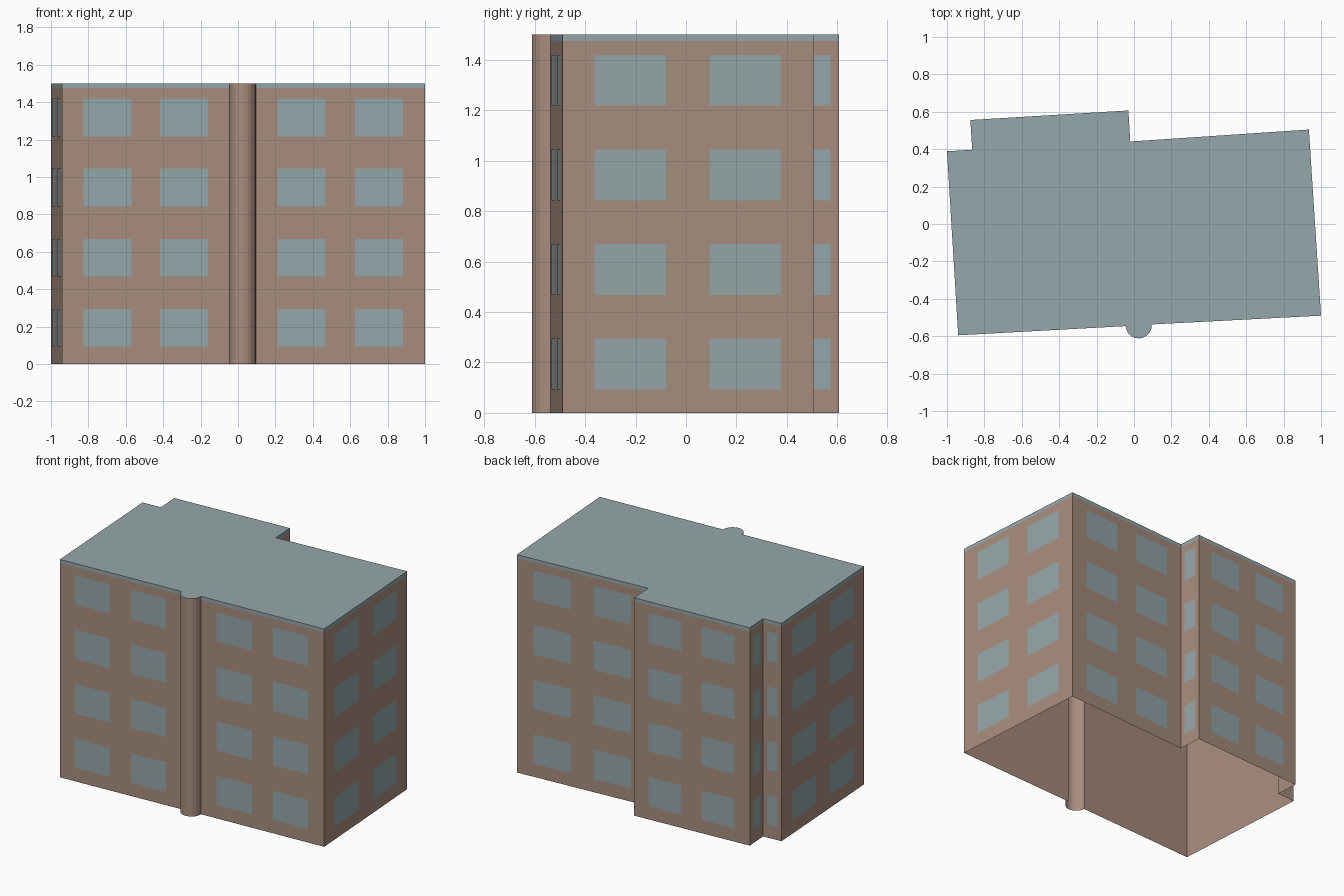
import bpy, math
from mathutils import Vector

cube = bpy.data.objects.get("Cube")
if cube:
    bpy.data.objects.remove(cube)

HEIGHT, TRIM_Z = 1.5, 1.475
FLOORS, STOREY = 4, 0.375
SILL, LINTEL = 0.093, 0.295
PAIR = [(0.127, 0.413), (0.585, 0.871)]
SINGLE = [(0.21, 0.79)]


def make_material(name, srgb):
    rgba = [((c + 0.055) / 1.055) ** 2.4 for c in srgb] + [1.0]
    mat = bpy.data.materials.new(name)
    mat.use_nodes = True
    mat.diffuse_color = rgba
    mat.node_tree.nodes["Principled BSDF"].inputs["Base Color"].default_value = rgba
    return mat


def make_object(name, polygons, mat):
    verts, faces = [], []
    for poly in polygons:
        faces.append(range(len(verts), len(verts) + len(poly)))
        verts += poly
    mesh = bpy.data.meshes.new(name)
    mesh.from_pydata(verts, [], [list(f) for f in faces])
    mesh.materials.append(mat)
    obj = bpy.data.objects.new(name, mesh)
    bpy.context.collection.objects.link(obj)


def upright(a, b, z0, z1):
    """Vertical quad over the plan line a-b, facing outward."""
    return [(*a, z0), (*b, z0), (*b, z1), (*a, z1)]


brick = make_material("brown wall", (0.66, 0.555, 0.495))
slate = make_material("grey blue roof and glass", (0.585, 0.655, 0.665))

# Plan outline, counter-clockwise, starting at the front; the round stair
# bay bulges out between the two front walls
bay_start, bay_end = Vector((-0.045, -0.546)), Vector((0.095, -0.537))
centre = (bay_start + bay_end) / 2
arm = bay_start - centre
BAY_SIDES = 10
bay = []
for i in range(BAY_SIDES + 1):
    t = math.pi * i / BAY_SIDES
    bay.append(centre + Vector((arm.x * math.cos(t) - arm.y * math.sin(t),
                                arm.x * math.sin(t) + arm.y * math.cos(t))))
front_left = Vector((-0.94, -0.595))
corners = [Vector(p) for p in (
    (1.0, -0.49), (0.935, 0.505), (-0.02, 0.441), (-0.03, 0.607),
    (-0.875, 0.556), (-0.865, 0.397), (-1.0, 0.389))]
outline = [front_left] + bay + corners

# Flat walls with the window columns they carry
flat_walls = [(front_left, bay[0], PAIR), (bay[-1], corners[0], PAIR)]
ring = corners + [front_left]
for a, b in zip(ring, ring[1:]):
    flat_walls.append((a, b, PAIR if (b - a).length > 0.5 else SINGLE))

make_object("walls", [upright(a, b, 0, TRIM_Z) for a, b, _ in flat_walls], brick)
make_object("roof_trim", [upright(a, b, TRIM_Z, HEIGHT) for a, b, _ in flat_walls], slate)
make_object("stair_bay", [upright(a, b, 0, HEIGHT) for a, b in zip(bay, bay[1:])], brick)
make_object("roof", [[(*p, HEIGHT) for p in outline]], slate)

# Window panes, just proud of the walls
panes = []
for a, b, columns in flat_walls:
    along = b - a
    offset = Vector((along.y, -along.x)).normalized() * 0.002
    for start, end in columns:
        for floor in range(FLOORS):
            base = floor * STOREY
            panes.append(upright(a + along * start + offset, a + along * end + offset,
                                 base + SILL, base + LINTEL))
make_object("windows", panes, slate)
